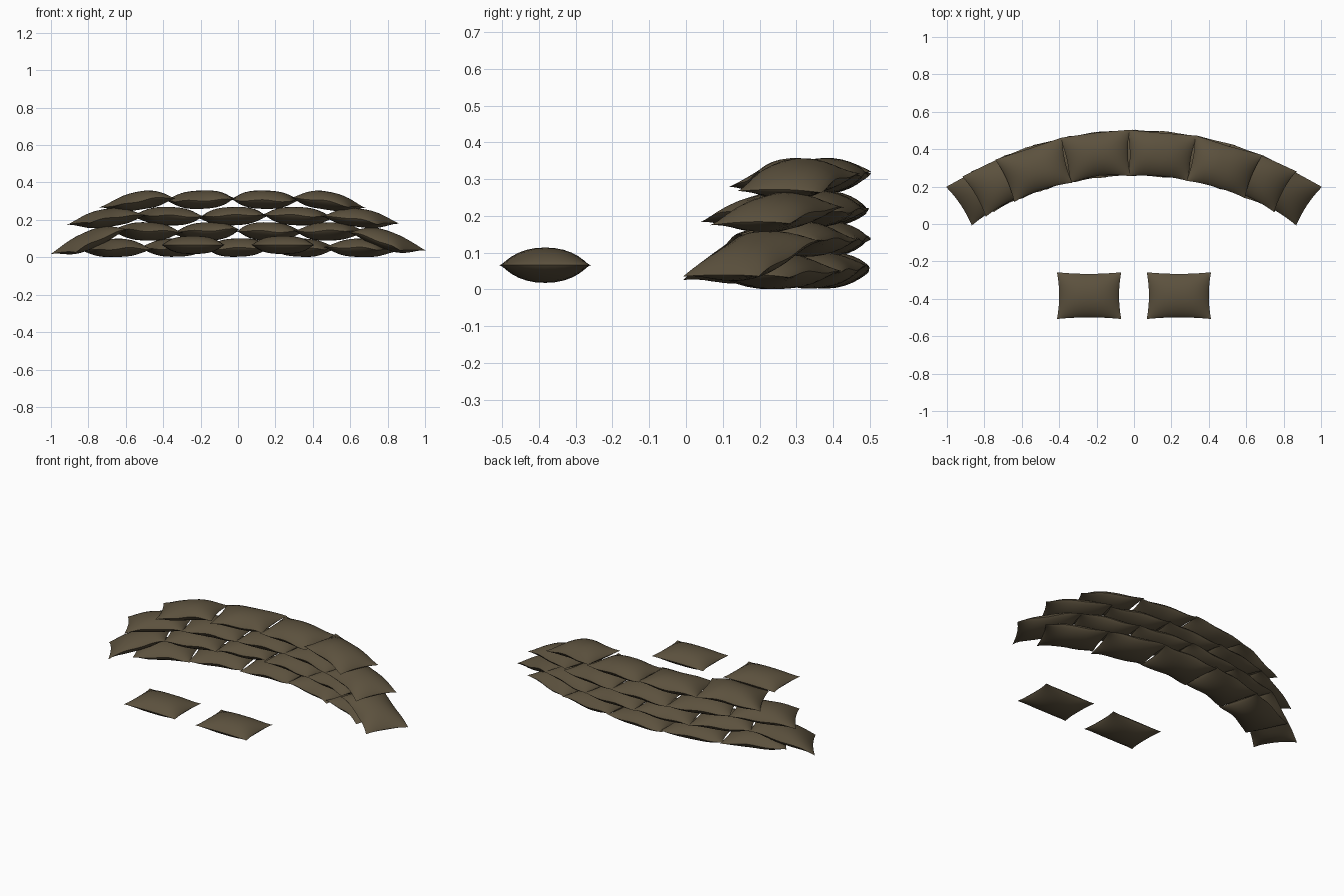
import bpy, bmesh, math, random

if "Cube" in bpy.data.objects:
    bpy.data.objects.remove(bpy.data.objects["Cube"])

random.seed(4)
R, YC = 1.68, -1.30          # wall centre-line radius and arc centre
NU, NV = 18, 14

canvas = bpy.data.materials.new("brown_canvas")
canvas.diffuse_color = (0.107, 0.083, 0.048, 1)
canvas.use_nodes = True
canvas.node_tree.nodes["Principled BSDF"].inputs["Base Color"].default_value = canvas.diffuse_color


def make_bag(name, place, half_h):
    """Pillow with pinched seam; place(u, v, dz) maps bag space to the world."""
    bm = bmesh.new()
    grids = {}
    for side in (1, -1):
        for i in range(NU + 1):
            for j in range(NV + 1):
                u = math.sin(math.pi / 2 * (2 * i / NU - 1))
                v = math.sin(math.pi / 2 * (2 * j / NV - 1))
                border = i in (0, NU) or j in (0, NV)
                if border and side == -1:
                    grids[side, i, j] = grids[1, i, j]
                    continue
                t = 0 if border else ((1 - abs(u) ** 2.8) * (1 - abs(v) ** 2.2)) ** 0.8
                uu = u * (1 - 0.07 * (1 - v * v))
                vv = v * (1 - 0.07 * (1 - u * u))
                grids[side, i, j] = bm.verts.new(place(uu, vv, side * half_h * t))
        for i in range(NU):
            for j in range(NV):
                q = [grids[side, i, j], grids[side, i + 1, j],
                     grids[side, i + 1, j + 1], grids[side, i, j + 1]]
                f = bm.faces.new(q if side == 1 else q[::-1])
                f.smooth = True
    # crisp seam around the rim
    for i in range(NU):
        for j in (0, NV):
            bm.edges.get((grids[1, i, j], grids[1, i + 1, j])).smooth = False
    for j in range(NV):
        for i in (0, NU):
            bm.edges.get((grids[1, i, j], grids[1, i, j + 1])).smooth = False
    me = bpy.data.meshes.new(name)
    bm.to_mesh(me)
    bm.free()
    me.materials.append(canvas)
    ob = bpy.data.objects.new(name, me)
    bpy.context.collection.objects.link(ob)


def wall_place(a0, a1, z, end, drop, span):
    """Bend a bag along the arc, drooping towards the ends of its row."""
    mid, half = (a0 + a1) / 2, (a1 - a0) / 2 + 0.004
    tilt = random.uniform(0.003, 0.007) * random.choice((-1, 1))
    roll = random.uniform(-0.006, 0.006)
    shift = random.uniform(-0.006, 0.006)
    ph = random.uniform(0, 6.28)

    def place(u, v, dz):
        a = mid + u * half
        r = R + 0.124 * v + shift * (1 - abs(u))
        k = max(0, (abs(a) - (end - span)) / span)
        zz = z + dz - drop * k ** 1.3 + tilt * u + roll * v
        zz += 0.005 * math.sin(5 * u + ph) * v * v       # wavy seam
        return (r * math.sin(a), YC + r * math.cos(a), max(0.0, zz))
    return place


# courses: start angle, end angle, bag count, seam height, end droop, droop span
rows = [(-0.50, 0.50, 5, 0.052, 0.015, 0.12),
        (-0.587, 0.587, 6, 0.138, 0.105, 0.20),
        (-0.53, 0.498, 5, 0.220, 0.040, 0.15),
        (-0.42, 0.387, 4, 0.308, 0.032, 0.13)]
for n, (s, e, count, z, drop, span) in enumerate(rows):
    step = (e - s) / count
    for k in range(count):
        a0 = s + k * step
        end = abs(s) if k < count / 2 else abs(e)
        make_bag(f"wall_bag_row{n + 1}_{k + 1}",
                 wall_place(a0, a0 + step, z, end, drop, span), 0.049)

# two loose bags in front of the wall
for name, cx in (("loose_bag_left", -0.24), ("loose_bag_right", 0.24)):
    make_bag(name, lambda u, v, dz, cx=cx:
             (cx + 0.172 * u, -0.383 + 0.125 * v, 0.066 + dz), 0.048)
